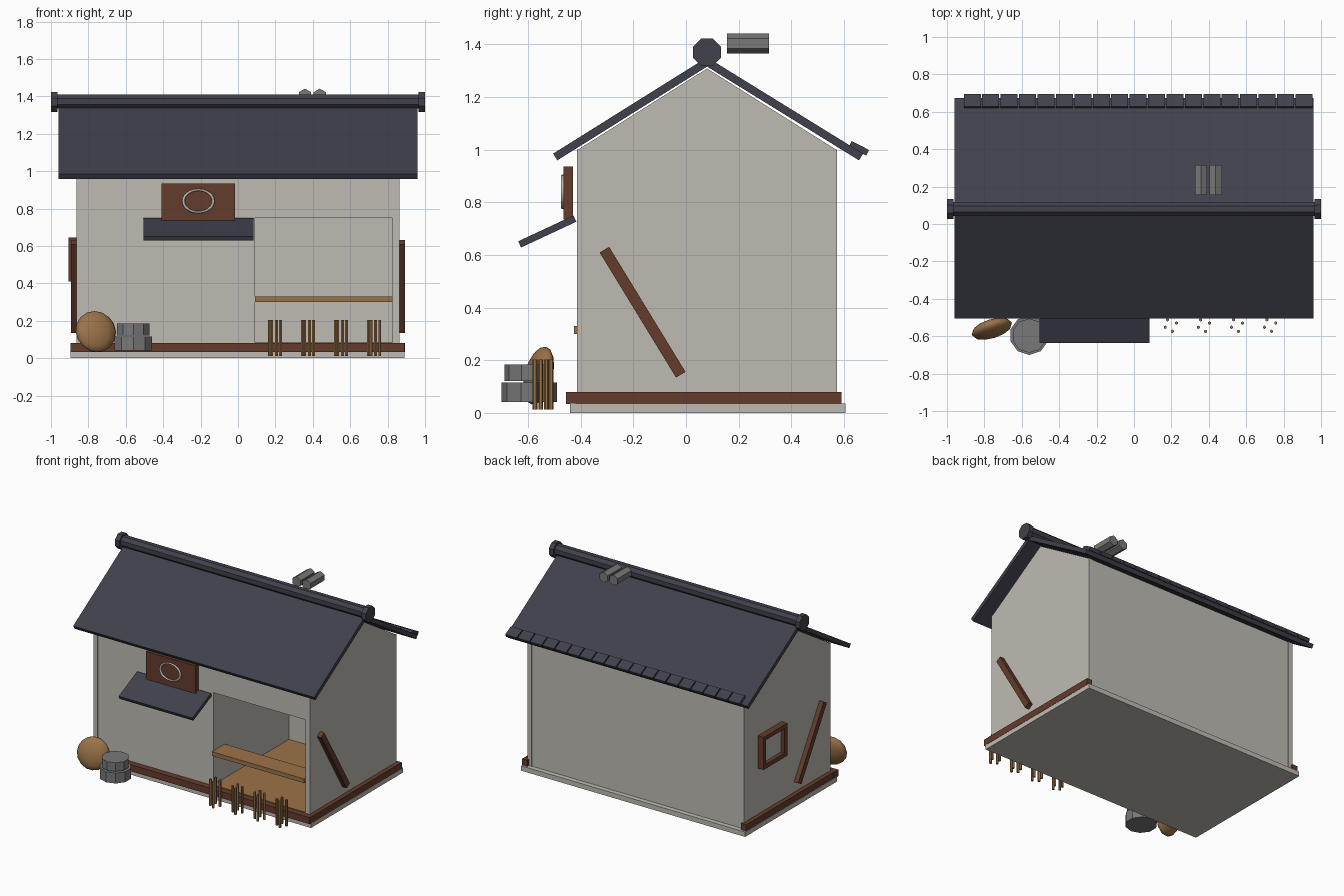
import bpy, bmesh, math
from mathutils import Vector, Matrix

if "Cube" in bpy.data.objects:
    bpy.data.objects.remove(bpy.data.objects["Cube"])


def material(name, rgb):
    m = bpy.data.materials.new(name)
    m.diffuse_color = (*rgb, 1)
    m.use_nodes = True
    m.node_tree.nodes["Principled BSDF"].inputs["Base Color"].default_value = m.diffuse_color
    return m


PLASTER = material("pale plaster", (0.52, 0.50, 0.45))
TIMBER = material("brown timber", (0.13, 0.045, 0.026))
SLATE = material("dark slate", (0.052, 0.052, 0.072))
STRAW = material("tan wood", (0.33, 0.17, 0.065))
STONE = material("grey stone", (0.19, 0.19, 0.19))


def finish(name, bm, mat, smooth=False):
    bmesh.ops.recalc_face_normals(bm, faces=bm.faces)
    me = bpy.data.meshes.new(name)
    bm.to_mesh(me)
    bm.free()
    me.materials.append(mat)
    ob = bpy.data.objects.new(name, me)
    bpy.context.collection.objects.link(ob)
    for p in me.polygons:
        p.use_smooth = smooth
    return ob


def box(name, x, y, z, mat):
    """Box from (min, max) pairs."""
    bm = bmesh.new()
    size = [b - a for a, b in (x, y, z)]
    mid = [(a + b) / 2 for a, b in (x, y, z)]
    bmesh.ops.create_cube(bm, size=1, matrix=Matrix.Translation(mid) @ Matrix.Diagonal((*size, 1)))
    return finish(name, bm, mat)


def prism(name, profile, x0, x1, mat):
    """Extrude a (y, z) profile along x."""
    bm = bmesh.new()
    f = bm.faces.new([bm.verts.new((x0, y, z)) for y, z in profile])
    r = bmesh.ops.extrude_face_region(bm, geom=[f])
    bmesh.ops.translate(bm, vec=(x1 - x0, 0, 0),
                        verts=[v for v in r["geom"] if isinstance(v, bmesh.types.BMVert)])
    return finish(name, bm, mat)


def plank(name, a, b, thick, x0, x1, mat):
    """Slab whose centre line runs from a to b in the (y, z) plane."""
    a, b = Vector(a), Vector(b)
    d = (b - a).normalized()
    n = Vector((-d.y, d.x)) * thick / 2
    return prism(name, [a + n, b + n, b - n, a - n], x0, x1, mat)


def cylinder(name, centre, radius, length, sides, mat, axis="Z", turn=0.0):
    bm = bmesh.new()
    rot = {"Z": Matrix.Identity(4), "X": Matrix.Rotation(math.pi / 2, 4, "Y"),
           "Y": Matrix.Rotation(math.pi / 2, 4, "X")}[axis]
    bmesh.ops.create_cone(bm, cap_ends=True, segments=sides, radius1=radius, radius2=radius, depth=length,
                          matrix=Matrix.Translation(centre) @ rot @ Matrix.Rotation(turn, 4, "Z"))
    return finish(name, bm, mat)


# Plinth and timber sills
box("plinth", (-0.895, 0.89), (-0.44, 0.605), (0, 0.035), PLASTER)
box("front_sill", (-0.895, 0.89), (-0.455, -0.405), (0.033, 0.08), TIMBER)
for s, side in ((-1, "left"), (1, "right")):
    box(side + "_sill", sorted((s * 0.85, s * 0.892)), (-0.42, 0.59), (0.033, 0.08), TIMBER)
    # Diagonal brace on each end wall
    plank(side + "_brace", (-0.31, 0.62), (-0.02, 0.145), 0.042, *sorted((s * 0.855, s * 0.893)), TIMBER)
    # Corner posts
    for y, end in ((-0.397, "front"), (0.557, "back")):
        box(f"{end}_{side}_post", sorted((s * 0.828, s * 0.863)), (y - 0.017, y + 0.017), (0.035, 1.0), PLASTER)

# Walls: closed room on the left, open stall on the right
box("closed_room", (-0.86, 0.09), (-0.41, 0.57), (0.03, 1.0), PLASTER)
box("stall_back_wall", (0.09, 0.86), (0.45, 0.57), (0.03, 1.0), PLASTER)
box("stall_end_wall", (0.825, 0.86), (-0.41, 0.45), (0.03, 1.0), PLASTER)
box("stall_lintel", (0.09, 0.825), (-0.41, -0.375), (0.75, 1.0), PLASTER)
box("stall_floor", (0.09, 0.825), (-0.41, 0.45), (0.03, 0.085), STRAW)
box("stall_counter", (0.09, 0.825), (-0.425, -0.28), (0.30, 0.33), STRAW)
prism("gable", [(-0.41, 1.0), (0.57, 1.0), (0.08, 1.308)], -0.86, 0.86, PLASTER)

# Roof slopes, ridge tube with end caps
plank("front_roof", (0.08, 1.333), (-0.497, 0.972), 0.03, -0.96, 0.96, SLATE)
plank("back_roof", (0.08, 1.333), (0.665, 0.972), 0.03, -0.96, 0.96, SLATE)
cylinder("ridge_tube", (0, 0.08, 1.373), 0.041, 1.95, 8, SLATE, "X", math.pi / 8)
for s in (-1, 1):
    cylinder("ridge_cap", (s * 0.982, 0.08, 1.37), 0.057, 0.036, 8, SLATE, "X", math.pi / 8)

# Row of eave tiles at the back
for i in range(19):
    x = -0.91 + i * 0.0985
    plank("eave_tile", (0.624, 1.022), (0.69, 0.988), 0.024, x, x + 0.091, SLATE)

# Small paired flue on the roof
for x in (0.358, 0.437):
    cylinder("flue", (x, 0.235, 1.403), 0.038, 0.16, 6, STONE, "Y")

# Signboard with ring, and awning below it
box("signboard", (-0.408, -0.015), (-0.465, -0.43), (0.735, 0.935), TIMBER)
bm = bmesh.new()
rings = []
for i in range(24):
    t = math.tau * i / 24
    ring = []
    for j in range(6):
        p = math.tau * j / 6
        r = 1 + 0.1 * math.cos(p)
        ring.append(bm.verts.new((-0.212 + 0.08 * r * math.cos(t), -0.468 + 0.008 * math.sin(p),
                                  0.84 + 0.06 * r * math.sin(t))))
    rings.append(ring)
for i in range(24):
    a, b = rings[i], rings[(i + 1) % 24]
    for j in range(6):
        k = (j + 1) % 6
        bm.faces.new((a[j], b[j], b[k], a[k]))
finish("sign_ring", bm, PLASTER, True)
plank("awning", (-0.422, 0.738), (-0.632, 0.64), 0.026, -0.505, 0.083, SLATE)

# Framed window on the left end wall
y0, y1, z0, z1, w = 0.14, 0.41, 0.41, 0.645, 0.03
for y, z in (((y0, y1), (z0, z0 + w)), ((y0, y1), (z1 - w, z1)),
             ((y0, y0 + w), (z0 + w, z1 - w)), ((y1 - w, y1), (z0 + w, z1 - w))):
    box("window_frame", (-0.905, -0.855), y, z, TIMBER)
box("window_pane", (-0.875, -0.858), (y0 + w, y1 - w), (z0 + w, z1 - w), PLASTER)

# Stacked millstones
cylinder("lower_stone", (-0.56, -0.595, 0.078), 0.105, 0.075, 10, STONE)
cylinder("upper_stone", (-0.56, -0.597, 0.153), 0.092, 0.063, 10, STONE)

# Leaning straw disc
bm = bmesh.new()
bmesh.ops.create_uvsphere(bm, u_segments=12, v_segments=8, radius=1,
                          matrix=Matrix.Translation((-0.76, -0.56, 0.142))
                          @ Matrix.Rotation(0.3, 4, "Z") @ Matrix.Rotation(-0.25, 4, "X")
                          @ Matrix.Diagonal((0.113, 0.045, 0.113, 1)))
finish("straw_disc", bm, STRAW, True)

# Clusters of upright sticks in front of the stall
for c in range(4):
    for dx, y in ((-0.018, -0.512), (0.03, -0.53), (-0.03, -0.552), (0.008, -0.574)):
        cylinder("stick", (0.197 + 0.177 * c + dx, y, 0.108), 0.009, 0.19, 6, STRAW)
